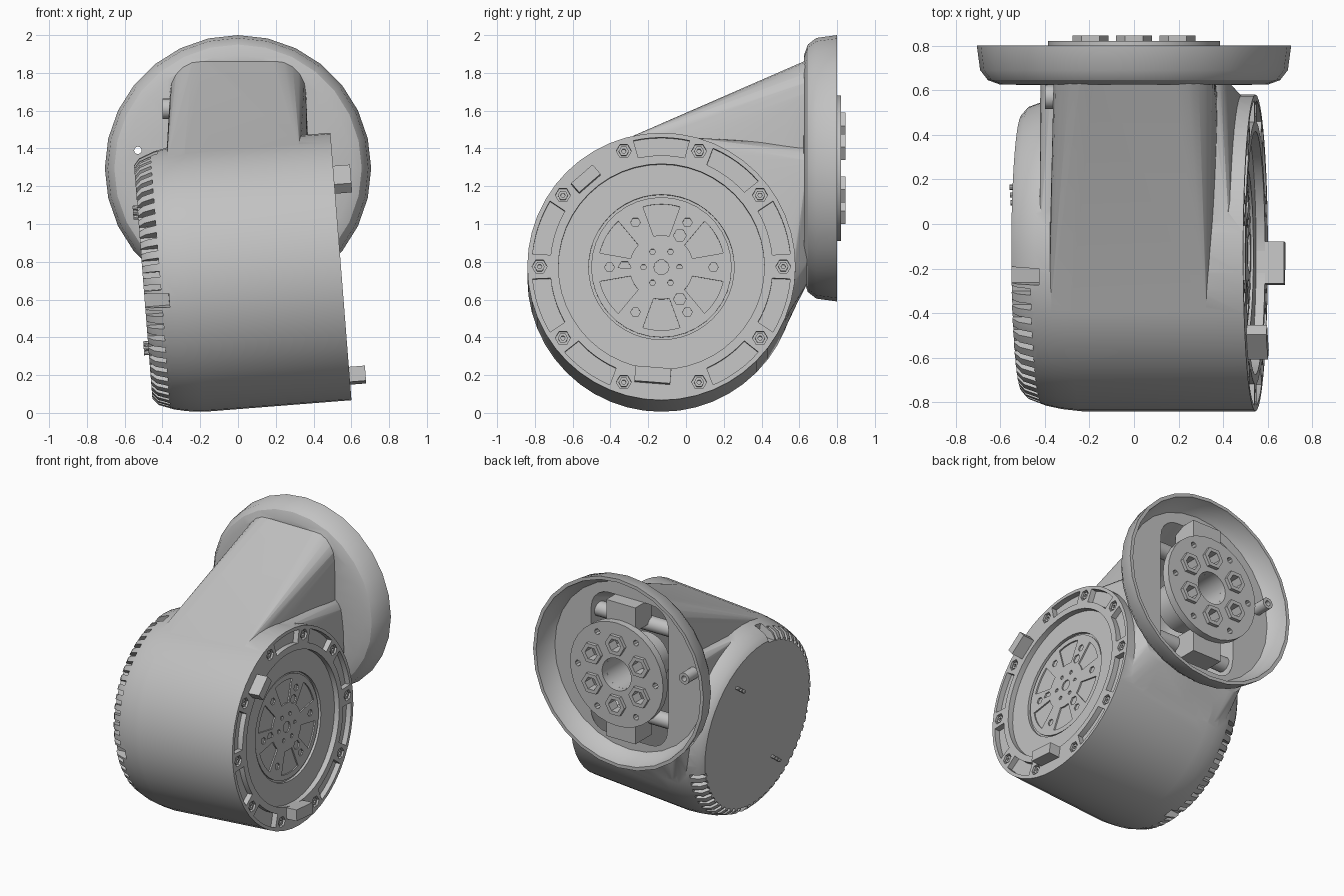
import bpy, bmesh, math
from mathutils import Matrix, Vector

old = bpy.data.objects.get("Cube")
if old:
    bpy.data.objects.remove(old)

grey = bpy.data.materials.new("light grey")
grey.use_nodes = True
grey.diffuse_color = (0.54, 0.54, 0.54, 1)
grey.node_tree.nodes["Principled BSDF"].inputs["Base Color"].default_value = (0.54, 0.54, 0.54, 1)


def frame(u, v, w, origin):
    m = Matrix((u, v, w)).transposed().to_4x4()
    m.translation = origin
    return m


# Frames: local z is the drum axis (slightly tilted) or the flange axis
tilt = math.radians(4.5)
s, c = math.sin(tilt), math.cos(tilt)
DRUM = frame((0, 1, 0), (-s, 0, c), (c, 0, s), (0.545, -0.13, 0.775))
FLANGE = frame((-1, 0, 0), (0, 0, 1), (0, 1, 0), (0, 0, 1.295))


def polar(r, deg):
    a = math.radians(deg)
    return Vector((r * math.cos(a), r * math.sin(a)))


def ngon(r, n, centre=(0, 0), turn=0):
    return [Vector(centre) + polar(r, turn + 360 * i / n) for i in range(n)]


def rect(radius, deg, length, width):
    """Rectangle centred at a polar position, its length pointing outwards."""
    mid, out, side = polar(radius, deg), polar(length / 2, deg), polar(width / 2, deg + 90)
    return [mid - out - side, mid + out - side, mid + out + side, mid - out + side]


def sector(r0, r1, deg, half0, half1, n=6):
    """Ring sector around an angle, with its own half angle on each radius."""
    steps = [2 * i / n - 1 for i in range(n + 1)]
    return [polar(r1, deg + half1 * t) for t in steps] + [polar(r0, deg - half0 * t) for t in steps]


def prism(bm, pts, lo, hi, frm):
    a = [bm.verts.new(frm @ Vector((p[0], p[1], lo))) for p in pts]
    b = [bm.verts.new(frm @ Vector((p[0], p[1], hi))) for p in pts]
    n = len(pts)
    bm.faces.new(a[::-1])
    bm.faces.new(b)
    for i in range(n):
        bm.faces.new((a[i], a[(i + 1) % n], b[(i + 1) % n], b[i]))


def lathe(bm, profile, n, frm, closed=False):
    rings = [[bm.verts.new(frm @ Vector((p.x, p.y, w))) for p in ngon(r, n)] for r, w in profile]
    pairs = list(zip(rings, rings[1:])) + ([(rings[-1], rings[0])] if closed else [])
    for a, b in pairs:
        for i in range(n):
            j = (i + 1) % n
            bm.faces.new((a[i], a[j], b[j], b[i]))
    bmesh.ops.remove_doubles(bm, verts=bm.verts, dist=1e-5)


def hull(bm, points):
    verts = [bm.verts.new(p) for p in points]
    res = bmesh.ops.convex_hull(bm, input=verts)
    loose = {g for g in res["geom_interior"] + res["geom_unused"] if isinstance(g, bmesh.types.BMVert)}
    bmesh.ops.delete(bm, geom=list(loose), context="VERTS")
    bmesh.ops.dissolve_limit(bm, angle_limit=0.01, verts=bm.verts, edges=bm.edges)


def finish(name, bm):
    bmesh.ops.recalc_face_normals(bm, faces=bm.faces)
    mesh = bpy.data.meshes.new(name)
    bm.to_mesh(mesh)
    bm.free()
    mesh.materials.append(grey)
    obj = bpy.data.objects.new(name, mesh)
    bpy.context.collection.objects.link(obj)
    return obj


def combine(target, bm, operation):
    tool = finish("helper", bm)
    tool.hide_render = True
    mod = target.modifiers.new("combine", "BOOLEAN")
    mod.object, mod.operation, mod.solver = tool, operation, "EXACT"
    bpy.context.view_layer.objects.active = target
    bpy.ops.object.modifier_apply(modifier=mod.name)
    bpy.data.objects.remove(tool)


def neck_points(rings, half, low, high, corner, y):
    """Drum circles (radius, depth) plus a rounded rectangle at the flange."""
    pts = [DRUM @ Vector((p.x, p.y, w)) for r, w in rings for p in ngon(r, 48)]
    for sx, sz, turn in ((1, 1, 0), (-1, 1, 90), (-1, -1, 180), (1, -1, 270)):
        for k in range(6):
            q = polar(corner, turn + 18 * k)
            z = high - corner if sz > 0 else low + corner
            pts.append(Vector((sx * (half - corner) + q.x, y, z + q.y)))
    return pts


# Drum with stepped front recess and rounded rear cap
bm = bmesh.new()
lathe(bm, [(0, -1.05), (0.62, -1.05), (0.655, -1.02), (0.685, -0.94), (0.7, -0.87), (0.71, -0.78),
           (0.71, 0), (0.545, 0), (0.545, -0.04), (0.385, -0.04), (0.385, -0.09), (0, -0.09)], 48, DRUM)
housing = finish("housing", bm)

# Rim pockets, bolt wells, cooling slots and wide notches
bm = bmesh.new()
for k in range(10):
    if k not in (3, 7):
        prism(bm, sector(0.59, 0.685, 18 + 36 * k, 12, 12.5), -0.04, 0.05, DRUM)
    prism(bm, ngon(0.04, 6, polar(0.645, 36 * k)), -0.03, 0.05, DRUM)
for k in range(42):
    wide = k % 15 == 0
    prism(bm, rect(0.68, 99 + 6 * k, 0.15, 0.075 if wide else 0.03),
          -1.06, -0.92 if wide else -0.96, DRUM)
combine(housing, bm, "DIFFERENCE")

# Neck and lower shoulder leading to the flange
bm = bmesh.new()
hull(bm, neck_points([(0.695, -0.87), (0.708, -0.78), (0.708, -0.17)], 0.36, 0.7, 1.87, 0.17, 0.645))
combine(housing, bm, "UNION")
bm = bmesh.new()
hull(bm, neck_points([(0.66, -0.92), (0.7, -0.8), (0.7, -0.06)], 0.42, 0.68, 1.42, 0.12, 0.64))
combine(housing, bm, "UNION")

# Flange bell, open at the back
bm = bmesh.new()
lathe(bm, [(0, 0.62), (0.6, 0.625), (0.655, 0.645), (0.69, 0.69), (0.705, 0.8), (0.68, 0.8),
           (0.66, 0.71), (0.62, 0.665), (0, 0.665)], 28, FLANGE)
combine(housing, bm, "UNION")

# Hollow interior and the through hole beside it
bm = bmesh.new()
hull(bm, neck_points([(0.62, -0.8), (0.62, -0.24)], 0.32, 0.8, 1.82, 0.15, 0.7))
prism(bm, ngon(0.02, 12, (0.53, 0.095)), 0.55, 0.75, FLANGE)
combine(housing, bm, "DIFFERENCE")

# Spoked hub with windows and screw holes
bm = bmesh.new()
lathe(bm, [(0, -0.1), (0.372, -0.1), (0.372, -0.05), (0, -0.05)], 36, DRUM)
hub = finish("spoked_hub", bm)
bm = bmesh.new()
prism(bm, ngon(0.04, 10), -0.085, 0, DRUM)
for k in range(6):
    prism(bm, sector(0.17, 0.335, 30 + 60 * k, 14, 17), -0.085, 0, DRUM)
    prism(bm, ngon(0.026, 6, polar(0.275, 60 * k)), -0.085, 0, DRUM)
    prism(bm, ngon(0.016, 6, polar(0.095, 60 * k)), -0.085, 0, DRUM)
    if k % 2:
        prism(bm, ngon(0.034, 6, polar(0.195, 60 * k)), -0.085, 0, DRUM)
combine(hub, bm, "DIFFERENCE")

# Rim screws, one in each well
bm = bmesh.new()
for k in range(10):
    x, y = polar(0.645, 36 * k)
    lathe(bm, [(0.012, -0.035), (0.027, -0.035), (0.027, -0.008), (0.012, -0.008)], 6,
          DRUM @ Matrix.Translation((x, y, 0)), closed=True)
screws = finish("rim_screws", bm)

# Two stop tabs standing on the rim
bm = bmesh.new()
prism(bm, rect(0.61, 131, 0.065, 0.15), -0.02, 0.09, DRUM)
prism(bm, rect(0.582, 265.5, 0.08, 0.19), -0.05, 0.085, DRUM)
tabs = finish("stop_tabs", bm)

# Contact pins on the rear cap
bm = bmesh.new()
for u, v in ((0.26, 0.37), (-0.24, -0.35)):
    for k in (-1, 0, 1):
        prism(bm, ngon(0.012, 8, (u + 0.035 * k, v + 0.025 * k)), -1.075, -1.04, DRUM)
pins = finish("contact_pins", bm)

# Output disc with hexagonal sockets and small holes
bm = bmesh.new()
lathe(bm, [(0.12, 0.765), (0.385, 0.765), (0.385, 0.82), (0.12, 0.82)], 32, FLANGE, closed=True)
disc = finish("output_disc", bm)
bm = bmesh.new()
for k in range(6):
    prism(bm, ngon(0.05, 6, polar(0.225, 30 + 60 * k)), 0.7, 0.9, FLANGE)
    prism(bm, ngon(0.022, 8, polar(0.32, 60 * k)), 0.7, 0.9, FLANGE)
combine(disc, bm, "DIFFERENCE")
bm = bmesh.new()
for k in range(6):
    x, y = polar(0.225, 30 + 60 * k)
    lathe(bm, [(0.05, 0.815), (0.08, 0.815), (0.08, 0.845), (0.05, 0.845)], 6,
          FLANGE @ Matrix.Translation((x, y, 0)), closed=True)
sockets = finish("disc_sockets", bm)

# Core tube behind the disc
bm = bmesh.new()
lathe(bm, [(0.12, 0.45), (0.18, 0.45), (0.18, 0.77), (0.12, 0.77)], 24, FLANGE, closed=True)
core = finish("core_tube", bm)

# Brackets above and below the disc, and the cross tubes behind them
bm = bmesh.new()
for side in (90, 270):
    prism(bm, rect(0.42, side, 0.18, 0.24), 0.58, 0.77, FLANGE)
brackets = finish("brackets", bm)
bm = bmesh.new()
for z in (1.61, 0.92):
    prism(bm, ngon(0.055, 16, (0.57, z)), -0.4, 0.34, frame((0, 1, 0), (0, 0, 1), (1, 0, 0), (0, 0, 0)))
tubes = finish("cross_tubes", bm)

# Hollow boss inside the bell
bm = bmesh.new()
lathe(bm, [(0.02, 0.65), (0.042, 0.65), (0.042, 0.78), (0.02, 0.78)], 12,
      FLANGE @ Matrix.Translation((0.53, 0.095, 0)), closed=True)
boss = finish("side_boss", bm)

bpy.ops.object.select_all(action="DESELECT")
for obj in (housing, hub, screws, tabs, pins, disc, sockets, core, brackets, tubes, boss):
    obj.select_set(True)
bpy.context.view_layer.objects.active = housing
bpy.ops.object.shade_smooth_by_angle(angle=math.radians(32))
